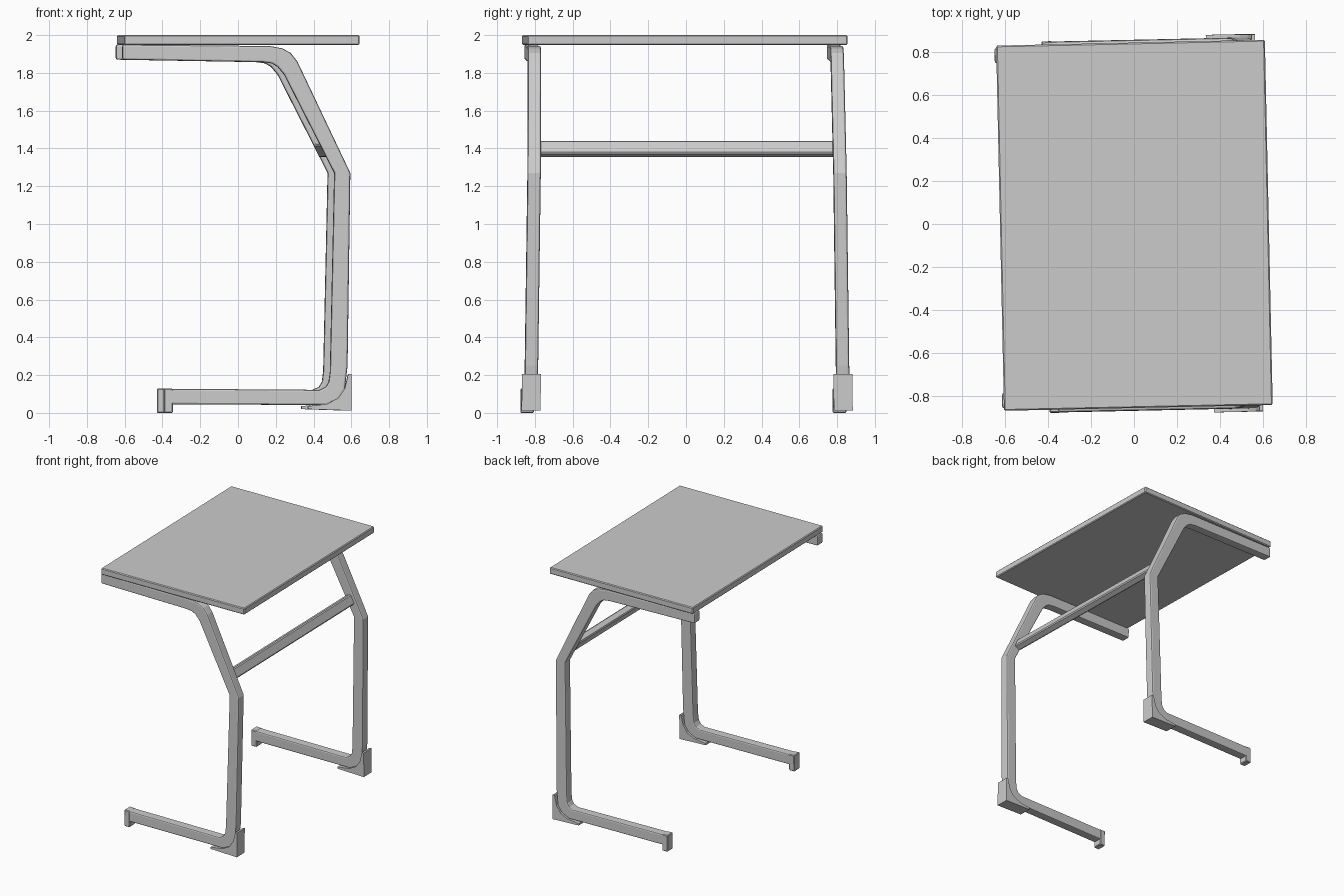
import bpy, bmesh

if "Cube" in bpy.data.objects:
    bpy.data.objects.remove(bpy.data.objects["Cube"])

TURN = 0.0215  # the whole table sits slightly turned about z


def splay(z):
    """Side distance of the frame centre: legs spread a little towards the floor."""
    return 0.827 - 0.0135 * z


def finish(name, bm, mirror=False, bevel=0.0, segments=1):
    bmesh.ops.recalc_face_normals(bm, faces=bm.faces)
    mesh = bpy.data.meshes.new(name)
    bm.to_mesh(mesh)
    bm.free()
    ob = bpy.data.objects.new(name, mesh)
    bpy.context.collection.objects.link(ob)
    ob.rotation_euler.z = TURN
    ob.location = (0.002, -0.006, 0)
    if mirror:
        m = ob.modifiers.new("both_sides", 'MIRROR')
        m.use_axis = (False, True, False)
    if bevel:
        b = ob.modifiers.new("edges", 'BEVEL')
        b.width = bevel
        b.segments = segments
        b.limit_method = 'ANGLE'
        b.angle_limit = 1.1
    return ob


def prism(profile, y0, y1, lean=False):
    """Extrude an x/z outline along y, optionally following the leg splay."""
    bm = bmesh.new()
    rings = []
    for y in (y0, y1):
        rings.append([bm.verts.new((x, y + (splay(z) if lean else 0), z))
                      for x, z in profile])
    a, b = rings
    bm.faces.new(a)
    bm.faces.new(b)
    for i in range(len(a)):
        j = (i + 1) % len(a)
        bm.faces.new((a[i], a[j], b[j], b[i]))
    return bm


# Table top
top = prism([(-0.624, 1.948), (0.624, 1.948), (0.624, 2.0), (-0.624, 2.0)],
            -0.848, 0.848)
finish("table_top", top, bevel=0.006)

# Bent tube side frames: outer and inner side of the bend, top rail to foot
outer = [(-0.632, 1.95), (0.15, 1.942), (0.215, 1.93), (0.26, 1.905),
         (0.295, 1.86), (0.575, 1.27), (0.56, 0.25), (0.545, 0.12),
         (0.51, 0.07), (0.45, 0.042), (-0.411, 0.045)]
inner = [(-0.632, 1.87), (0.11, 1.857), (0.16, 1.85), (0.19, 1.832),
         (0.225, 1.79), (0.49, 1.27), (0.467, 0.22), (0.46, 0.165),
         (0.444, 0.138), (0.41, 0.122), (-0.411, 0.128)]
bm = bmesh.new()
sections = []
for o, i in zip(outer, inner):
    sections.append([bm.verts.new((x, splay(z) + d, z))
                     for (x, z), d in ((o, -0.035), (o, 0.035), (i, 0.035), (i, -0.035))])
for a, b in zip(sections, sections[1:]):
    for k in range(4):
        n = (k + 1) % 4
        bm.faces.new((a[k], a[n], b[n], b[k]))
bm.faces.new(sections[0])
bm.faces.new(sections[-1])
finish("side_frames", bm, mirror=True, bevel=0.01, segments=2)

# Corner brackets wrapping the bottom bend
bracket = [(0.35, 0.02), (0.579, 0.012), (0.579, 0.205), (0.563, 0.205),
           (0.545, 0.13), (0.51, 0.078), (0.45, 0.047), (0.35, 0.035)]
finish("corner_brackets", prism(bracket, -0.05, 0.05, lean=True), mirror=True)

# Foot tips
tip = [(-0.413, 0.0), (-0.365, 0.0), (-0.365, 0.128), (-0.413, 0.13)]
finish("foot_tips", prism(tip, -0.036, 0.036, lean=True), mirror=True, bevel=0.005)

# Cross bar between the slanted leg parts
bar = [(0.45, 1.35), (0.50, 1.374), (0.466, 1.444), (0.416, 1.42)]
finish("cross_bar", prism(bar, -0.78, 0.78), bevel=0.008)
